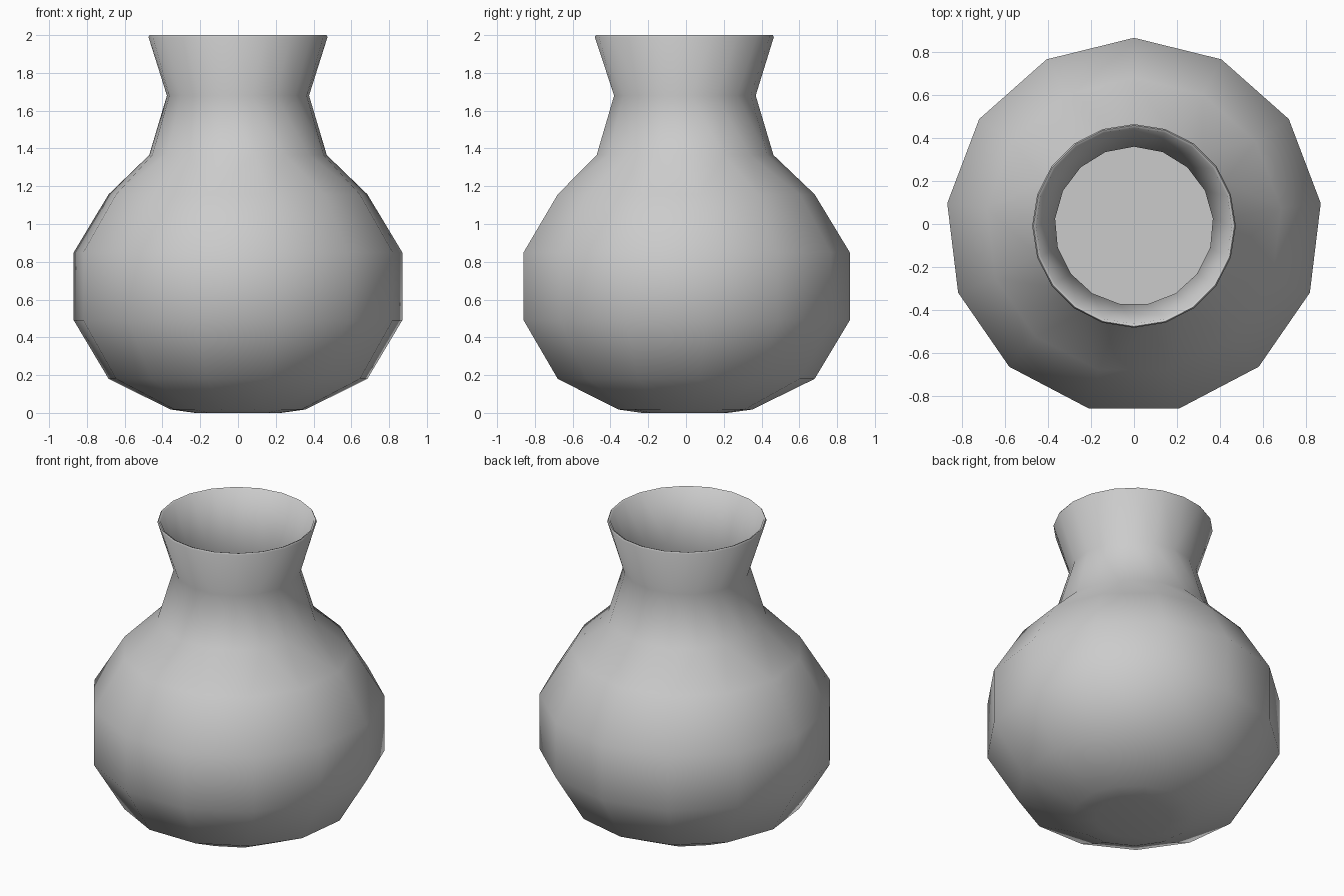
import bpy, bmesh
from math import sin, cos, pi, radians

if "Cube" in bpy.data.objects:
    bpy.data.objects.remove(bpy.data.objects["Cube"])

AXIS_Y = -0.009


def ring(bm, r, z, n):
    """Ring of n vertices starting at +y."""
    return [bm.verts.new((r * sin(2 * pi * i / n), AXIS_Y + r * cos(2 * pi * i / n), z))
            for i in range(n)]


def zip_rings(bm, a, b):
    """Join two rings, with quads for equal counts and triangles otherwise."""
    na, nb = len(a), len(b)
    if na == nb:
        for i in range(na):
            j = (i + 1) % na
            bm.faces.new((a[i], a[j], b[j], b[i]))
        return
    i = j = 0
    while i < na or j < nb:
        if j >= nb or (i < na and (i + 0.5) / na <= (j + 0.5) / nb):
            bm.faces.new((a[i % na], a[(i + 1) % na], b[j % nb]))
            i += 1
        else:
            bm.faces.new((a[i % na], b[(j + 1) % nb], b[j % nb]))
            j += 1


# Profile (radius, height, sides): outside going up, over the lip, inside going down
profile = [
    (0.23, 0.0, 13), (0.36, 0.018, 13), (0.69, 0.18, 13), (0.876, 0.49, 13),
    (0.876, 0.85, 13), (0.69, 1.157, 13), (0.472, 1.365, 17), (0.378, 1.68, 17),
    (0.474, 1.99, 20), (0.468, 2.0, 20), (0.456, 1.995, 20),
    (0.369, 1.68, 17), (0.462, 1.36, 17), (0.677, 1.15, 13), (0.862, 0.845, 13),
    (0.862, 0.495, 13), (0.68, 0.19, 13), (0.385, 0.035, 13),
]

bm = bmesh.new()
rings = [ring(bm, *p) for p in profile]
for a, b in zip(rings, rings[1:]):
    zip_rings(bm, a, b)
# Base and inner floor
bm.faces.new(rings[0])
bm.faces.new(rings[-1])
bmesh.ops.recalc_face_normals(bm, faces=bm.faces)

mesh = bpy.data.meshes.new("vase")
bm.to_mesh(mesh)
bm.free()
vase = bpy.data.objects.new("vase", mesh)
bpy.context.collection.objects.link(vase)

# Smooth walls, flat inner floor
bpy.context.view_layer.objects.active = vase
vase.select_set(True)
bpy.ops.object.shade_smooth_by_angle(angle=radians(60))
mesh.polygons[len(mesh.polygons) - 1].use_smooth = False
